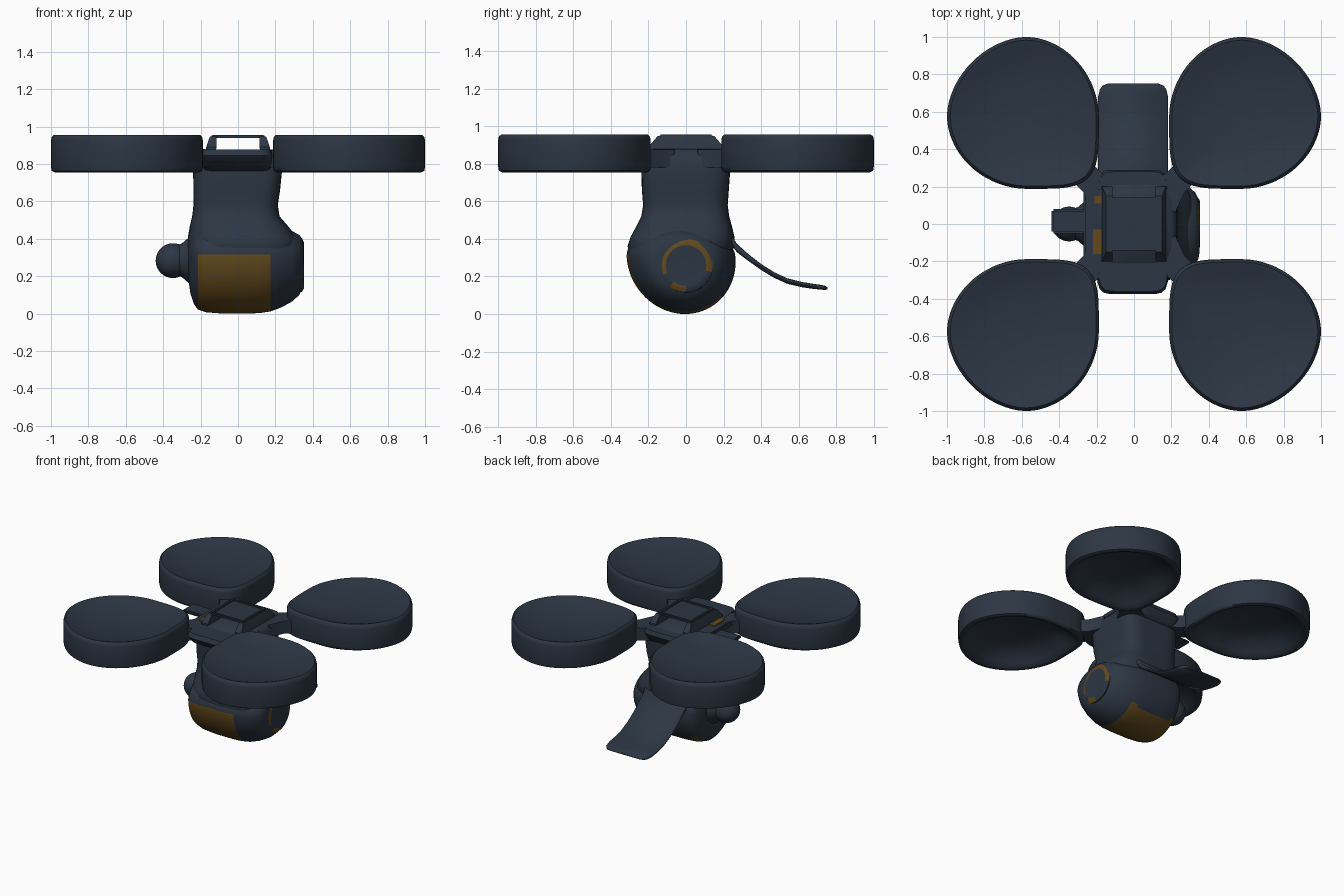
import bpy, bmesh, math
from mathutils import Vector

if "Cube" in bpy.data.objects:
    bpy.data.objects.remove(bpy.data.objects["Cube"])


def mat(name, c):
    m = bpy.data.materials.new(name)
    m.diffuse_color = (*c, 1)
    m.use_nodes = True
    m.node_tree.nodes["Principled BSDF"].inputs["Base Color"].default_value = m.diffuse_color
    return m


SLATE = mat("dark slate", (0.025, 0.037, 0.056))
AMBER = mat("dark amber", (0.125, 0.068, 0.012))


def finish(name, bm, mats=(SLATE,), angle=40):
    bmesh.ops.recalc_face_normals(bm, faces=bm.faces)
    me = bpy.data.meshes.new(name)
    bm.to_mesh(me)
    bm.free()
    for m in mats:
        me.materials.append(m)
    ob = bpy.data.objects.new(name, me)
    bpy.context.collection.objects.link(ob)
    bpy.ops.object.select_all(action='DESELECT')
    ob.select_set(True)
    bpy.context.view_layer.objects.active = ob
    bpy.ops.object.shade_smooth_by_angle(angle=math.radians(angle))
    return ob


def loft(rings):
    """Skin closed rings of points and cap both ends."""
    bm = bmesh.new()
    rows = [[bm.verts.new(p) for p in r] for r in rings]
    n = len(rows[0])
    for a, b in zip(rows, rows[1:]):
        for i in range(n):
            j = (i + 1) % n
            bm.faces.new((a[i], a[j], b[j], b[i]))
    bm.faces.new(rows[0])
    bm.faces.new(rows[-1])
    return bm


def squircle(x0, x1, y0, y1, z, p=5, n=64):
    pts = []
    for i in range(n):
        t = math.tau * i / n
        c, s = math.cos(t), math.sin(t)
        k = (abs(c) ** p + abs(s) ** p) ** (-1 / p)
        pts.append(((x0 + x1) / 2 + (x1 - x0) / 2 * c * k,
                    (y0 + y1) / 2 + (y1 - y0) / 2 * s * k, z))
    return pts


def box(name, x0, x1, y0, y1, z0, z1, m=SLATE, bevel=0.0):
    bm = bmesh.new()
    bmesh.ops.create_cube(bm, size=1)
    for v in bm.verts:
        v.co = Vector(((x0 + x1) / 2 + v.co.x * (x1 - x0),
                       (y0 + y1) / 2 + v.co.y * (y1 - y0),
                       (z0 + z1) / 2 + v.co.z * (z1 - z0)))
    if bevel:
        bmesh.ops.bevel(bm, geom=bm.edges[:], offset=bevel, segments=2, affect='EDGES')
    return finish(name, bm, (m,))


# Rotor pods: round outside, squarer corner towards the hub, dished both sides
POD = [(0.02, 0.88), (0.45, 0.868), (0.7, 0.83), (0.82, 0.788), (0.89, 0.762),
       (0.95, 0.754), (0.99, 0.763), (1, 0.785), (1, 0.925), (0.99, 0.945),
       (0.96, 0.956), (0.91, 0.951), (0.82, 0.938), (0.5, 0.908), (0.02, 0.898)]
for sx, sy, name in ((1, -1, "front_right"), (-1, -1, "front_left"),
                     (1, 1, "back_right"), (-1, 1, "back_left")):
    rings = []
    for s, z in POD:
        ring = []
        for i in range(72):
            t = math.tau * i / 72
            c, d = math.cos(t), math.sin(t)
            p = 4.4 if c < 0 and d < 0 else 1.82 if c > 0 and d > 0 else 1.92
            k = s * (abs(c) ** p + abs(d) ** p) ** (-1 / p)
            x = 0.577 + c * k * (0.423 if c > 0 else 0.389)
            y = 0.577 + d * k * (0.423 if d > 0 else 0.389)
            ring.append((sx * x, sy * y, z))
        rings.append(ring)
    finish(name + "_rotor_pod", loft(rings), angle=50)
    # Short arm joining the pod to the hub
    arm = []
    for q, w in ((0.14, 0.08), (0.22, 0.05), (0.27, 0.05)):
        arm.append([(sx * (q + a * w), sy * (q - a * w), z)
                    for a, z in ((-1, 0.78), (1, 0.78), (1, 0.876), (-1, 0.876))])
    finish(name + "_arm", loft(arm))

# Drum: turned around the x axis, flattened on top, amber wrap on front and belly
DRUM = [(-0.265, 0.02), (-0.265, 0.12), (-0.255, 0.19), (-0.235, 0.25), (-0.215, 0.278),
        (-0.17, 0.293), (-0.08, 0.3), (0.05, 0.3), (0.12, 0.297), (0.175, 0.288),
        (0.23, 0.268), (0.29, 0.235), (0.328, 0.2), (0.345, 0.165), (0.35, 0.13), (0.35, 0.02)]
N = 72


def drum_point(x, r, t):
    z = 0.3 - r * math.sin(t) * (0.6 if math.sin(t) < 0 else 1)
    return (x, -0.026 - 0.965 * r * math.cos(t) + 0.07 * (0.3 - z), z)


bm = loft([[drum_point(x, r, math.tau * i / N) for i in range(N)] for x, r in DRUM])
for f in bm.faces:
    c = f.calc_center_median()
    if -0.215 < c.x < 0.175 and c.z < 0.311 and c.y < 0.18:
        f.material_index = 1
finish("drum", bm, (SLATE, AMBER))

# Lens cap on the right end of the drum, its ring amber over the top and front
LZ, M = 0.258, 48
R = [(0.3, 0.148), (0.342, 0.142), (0.352, 0.125), (0.354, 0.108), (0.353, 0.1), (0.353, 0.01)]
bm = loft([[(x, r * math.cos(math.tau * i / M), LZ + r * math.sin(math.tau * i / M))
            for i in range(M)] for x, r in R])
for f in bm.faces:
    c = f.calc_center_median()
    t = math.degrees(math.atan2(c.z - LZ, c.y)) % 360
    if len(f.verts) == 4 and math.hypot(c.y, c.z - LZ) > 0.108 and (t < 200 or t > 345 or 230 < t < 272):
        f.material_index = 1
finish("side_lens", bm, (SLATE, AMBER))

# Neck flaring down into the drum
finish("neck", loft([squircle(*r) for r in (
    (-0.25, 0.30, -0.27, 0.22, 0.28, 3),
    (-0.268, 0.33, -0.312, 0.258, 0.36, 3),
    (-0.268, 0.312, -0.295, 0.258, 0.41, 3.2),
    (-0.258, 0.27, -0.265, 0.245, 0.465, 3.5),
    (-0.245, 0.222, -0.238, 0.23, 0.52, 4),
    (-0.238, 0.213, -0.228, 0.222, 0.58, 4.5),
    (-0.238, 0.225, -0.235, 0.228, 0.66, 5),
    (-0.24, 0.235, -0.238, 0.235, 0.76, 5),
    (-0.23, 0.23, -0.235, 0.235, 0.84, 5),
    (-0.2, 0.2, -0.21, 0.21, 0.878, 5))]), angle=60)

# Hub deck on top of the neck
finish("hub_deck", loft([squircle(*r) for r in (
    (-0.18, 0.17, -0.23, 0.2, 0.76, 8),
    (-0.19, 0.18, -0.33, 0.26, 0.79, 8),
    (-0.2, 0.185, -0.375, 0.29, 0.845, 8),
    (-0.19, 0.18, -0.36, 0.28, 0.877, 8))]))
box("left_deck_flange", -0.27, -0.1, -0.18, 0.18, 0.83, 0.875, bevel=0.01)
box("left_lug", -0.44, -0.26, -0.05, 0.08, 0.835, 0.86, bevel=0.01)
box("deck_stripe_front", -0.22, -0.175, -0.16, -0.03, 0.872, 0.881, AMBER)
box("deck_stripe_back", -0.21, -0.175, 0.11, 0.15, 0.872, 0.881, AMBER)

# Raised bridge: sloped side walls, a thin top plate and a square rim
for s, name in ((-1, "left"), (1, "right")):
    wall = [[(s * x0, -y, z), (s * x1, -y, z), (s * x1, y, z), (s * x0, y, z)]
            for x0, x1, y, z in ((0.12, 0.175, 0.2, 0.865), (0.115, 0.17, 0.2, 0.89),
                                 (0.115, 0.15, 0.15, 0.948))]
    finish("bridge_wall_" + name, loft(wall))
box("bridge_plate", -0.14, 0.14, -0.14, 0.14, 0.94, 0.948)
for s, name in ((-1, "a"), (1, "b")):
    box("rim_side_" + name, s * 0.13 - 0.012, s * 0.13 + 0.012, -0.142, 0.142, 0.94, 0.956, bevel=0.005)
    box("rim_end_" + name, -0.142, 0.142, s * 0.13 - 0.012, s * 0.13 + 0.012, 0.94, 0.956, bevel=0.005)

# Ball on the left with its stub
bm = bmesh.new()
bmesh.ops.create_uvsphere(bm, u_segments=40, v_segments=24, radius=0.093)
bmesh.ops.translate(bm, verts=bm.verts, vec=(-0.347, 0, 0.283))
finish("left_ball", bm)
finish("ball_stub", loft([[(x, r * math.cos(math.tau * i / 32), 0.285 + r * math.sin(math.tau * i / 32))
                           for i in range(32)]
                          for x, r in ((-0.22, 0.15), (-0.265, 0.12), (-0.3, 0.09), (-0.36, 0.07))]))

# Tail: a curved sheet with rounded end corners
TAIL = [(0.17, 0.46, 0.06), (0.22, 0.43, 0.06), (0.27, 0.352, 0.045), (0.33, 0.302, 0.036),
        (0.4, 0.25, 0.032), (0.47, 0.207, 0.03), (0.54, 0.175, 0.029), (0.62, 0.156, 0.028),
        (0.68, 0.147, 0.027), (0.72, 0.142, 0.025), (0.74, 0.139, 0.022), (0.752, 0.137, 0.012)]
rings = []
for y, z, t in TAIL:
    e = max(0, y - 0.68) / 0.072
    w = 0.187 - 0.055 * (1 - math.sqrt(max(0, 1 - e * e)))
    rings.append([(-0.005 + a * w, y, z + b * t / 2) for a, b in
                  ((-1, 0), (-0.96, -0.9), (0, -1), (0.96, -0.9), (1, 0), (0.96, 0.9), (0, 1), (-0.96, 0.9))])
finish("tail", loft(rings), angle=60)
